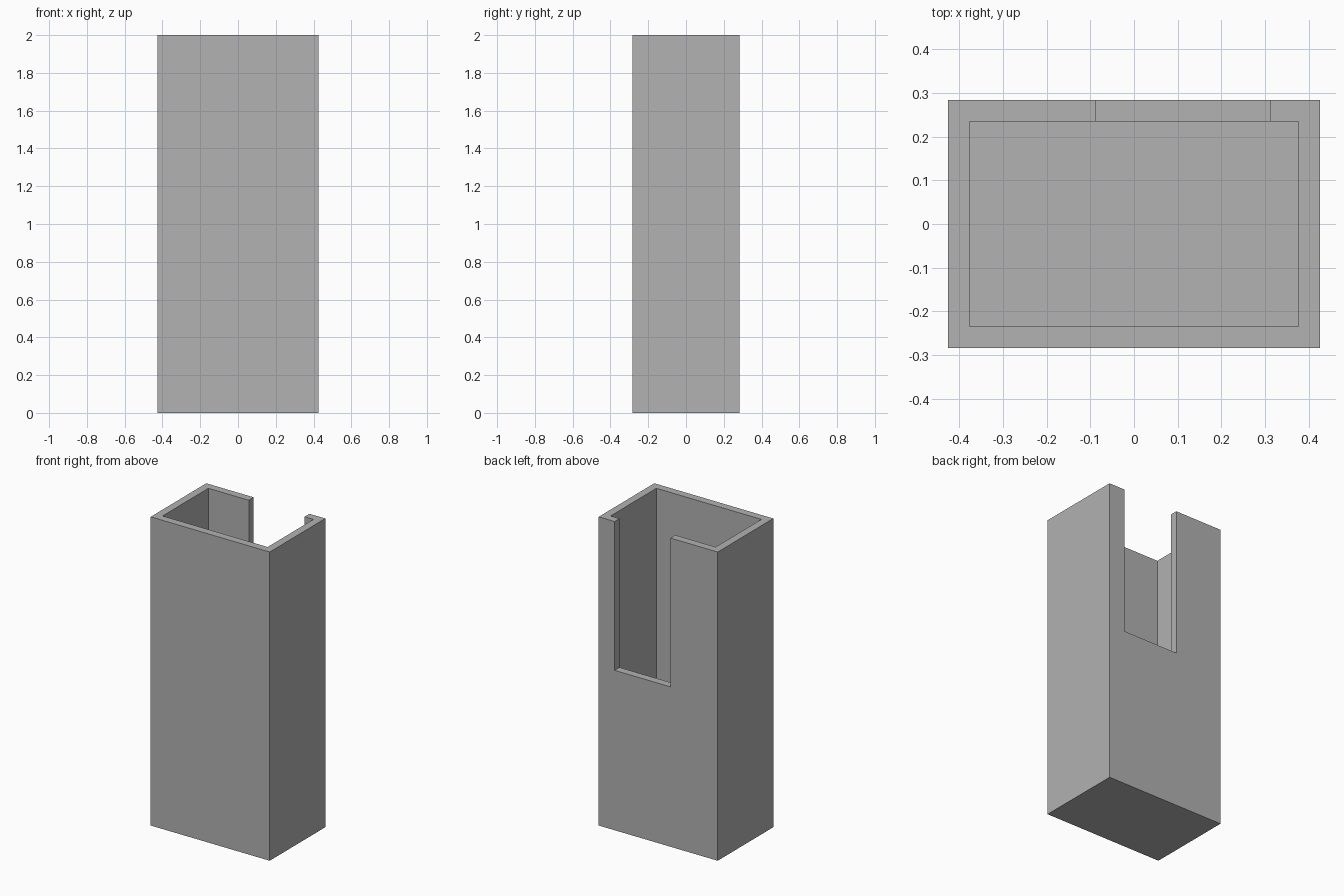
import bpy

cube = bpy.data.objects.get("Cube")
if cube:
    bpy.data.objects.remove(cube, do_unlink=True)

WIDTH, DEPTH, HEIGHT = 0.853, 0.569, 2.0
WALL = 0.05
SLOT_LEFT, SLOT_RIGHT, SLOT_BOTTOM = -0.087, 0.313, 1.036

grey = bpy.data.materials.new("plain grey")
grey.use_nodes = True
colour = (0.445, 0.445, 0.445, 1)
grey.diffuse_color = colour
grey.node_tree.nodes["Principled BSDF"].inputs["Base Color"].default_value = colour


def box(name, low, high):
    """Box between two opposite corners."""
    centre = [(a + b) / 2 for a, b in zip(low, high)]
    bpy.ops.mesh.primitive_cube_add(size=1, location=centre)
    obj = bpy.context.object
    obj.name = name
    obj.scale = [b - a for a, b in zip(low, high)]
    bpy.ops.object.transform_apply(location=True, rotation=False, scale=True)
    obj.data.materials.append(grey)
    return obj


def cut(target, cutter):
    """Subtract the cutter for good, then remove it."""
    cutter.hide_render = True
    bpy.context.view_layer.objects.active = target
    mod = target.modifiers.new("cut", "BOOLEAN")
    mod.operation = "DIFFERENCE"
    mod.solver = "EXACT"
    mod.object = cutter
    bpy.ops.object.modifier_apply(modifier=mod.name)
    bpy.data.objects.remove(cutter, do_unlink=True)


# Outer body
x, y = WIDTH / 2, DEPTH / 2
body = box("open_box", (-x, -y, 0), (x, y, HEIGHT))

# Hollow inside, open at the top
cut(body, box("cavity", (WALL - x, WALL - y, WALL), (x - WALL, y - WALL, HEIGHT + 1)))

# Off-centre slot down the back wall
cut(body, box("back_slot", (SLOT_LEFT, y - 2 * WALL, SLOT_BOTTOM),
              (SLOT_RIGHT, y + WALL, HEIGHT + 1)))
